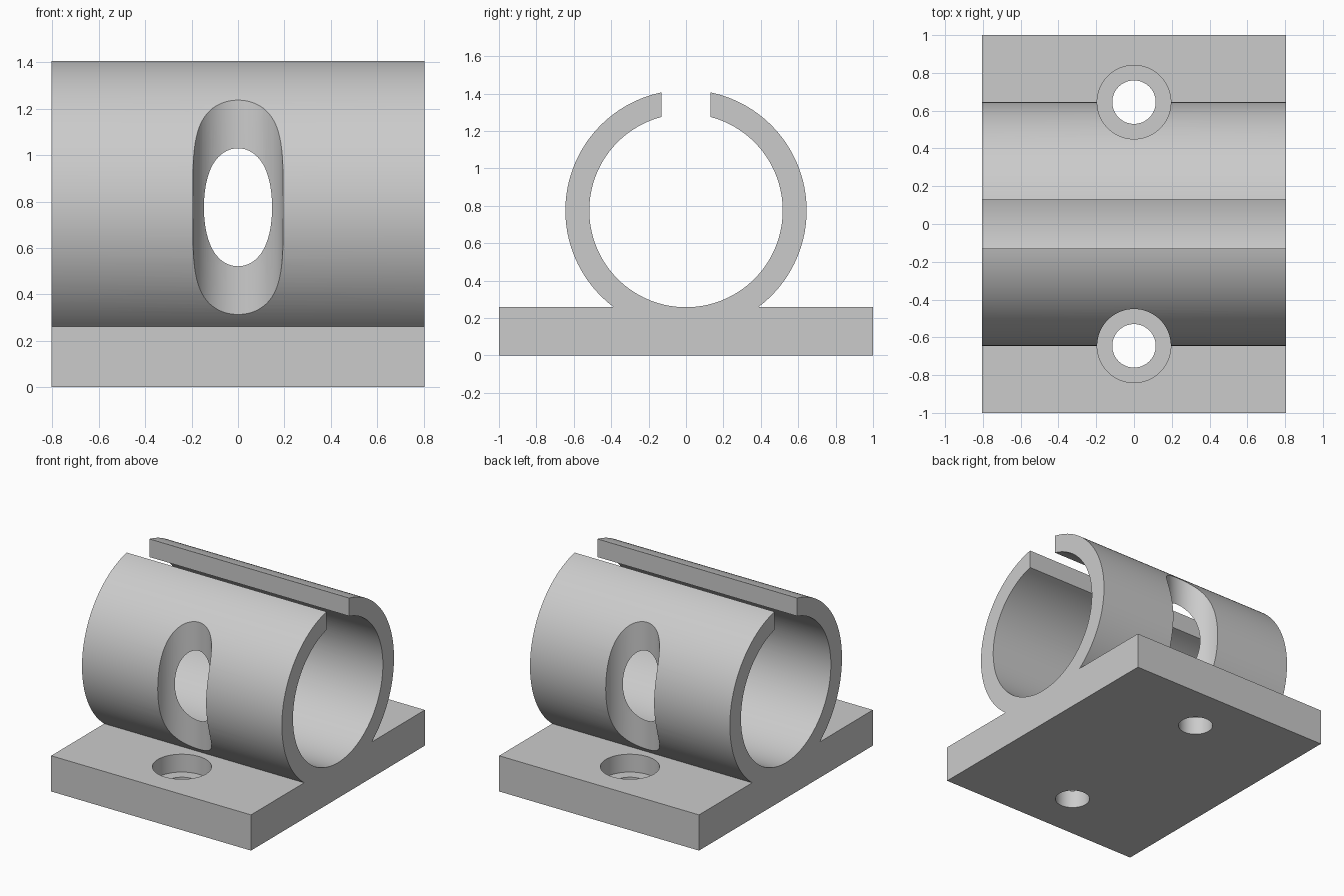
import bpy, bmesh, math

if "Cube" in bpy.data.objects:
    bpy.data.objects.remove(bpy.data.objects["Cube"])

HALF_X = 0.805              # half the clamp length
BASE_H = 0.26               # base plate thickness
CZ, R_OUT, R_IN = 0.775, 0.645, 0.517   # tube axis height and radii
GAP = 0.13                  # half the slot at the top
HOLE_Y, R_HOLE, R_BORE, BORE_Z = 0.645, 0.115, 0.195, 0.13

grey = bpy.data.materials.new("light grey")
grey.diffuse_color = (0.6, 0.6, 0.6, 1)
grey.use_nodes = True
grey.node_tree.nodes["Principled BSDF"].inputs["Base Color"].default_value = grey.diffuse_color


def arc(r, a0, a1, n):
    """Points (y, z) on a circle round the tube axis."""
    return [(r * math.cos(a0 + (a1 - a0) * i / n),
             CZ + r * math.sin(a0 + (a1 - a0) * i / n)) for i in range(n + 1)]


def cylinder(name, r, z0, z1, y):
    bpy.ops.mesh.primitive_cylinder_add(vertices=96, radius=r, depth=z1 - z0,
                                        location=(0, y, (z0 + z1) / 2))
    ob = bpy.context.object
    ob.name = name
    ob.hide_render = True
    return ob


# Clamp profile: base plate plus split tube, extruded along x
foot = math.asin((BASE_H - CZ) / R_OUT)
top_out, top_in = math.acos(GAP / R_OUT), math.acos(GAP / R_IN)
profile = [(-1, 0), (1, 0), (1, BASE_H)]
profile += arc(R_OUT, foot, top_out, 64)
profile += arc(R_IN, top_in, -math.pi - top_in, 128)
profile += arc(R_OUT, math.pi - top_out, math.pi - foot, 64)
profile += [(-1, BASE_H)]

bm = bmesh.new()
face = bm.faces.new([bm.verts.new((-HALF_X, y, z)) for y, z in profile])
ext = bmesh.ops.extrude_face_region(bm, geom=[face])
bmesh.ops.translate(bm, vec=(2 * HALF_X, 0, 0),
                    verts=[v for v in ext["geom"] if isinstance(v, bmesh.types.BMVert)])
bmesh.ops.recalc_face_normals(bm, faces=bm.faces)
mesh = bpy.data.meshes.new("tube_clamp")
bm.to_mesh(mesh)
bm.free()
mesh.materials.append(grey)
clamp = bpy.data.objects.new("tube_clamp", mesh)
bpy.context.collection.objects.link(clamp)

# Screw holes and the tall counterbores that also notch the tube walls
cutters = []
for side in (-1, 1):
    cutters.append(cylinder("counterbore_cutter", R_BORE, BORE_Z, 1.7, side * HOLE_Y))
    cutters.append(cylinder("screw_hole_cutter", R_HOLE, -0.1, 0.2, side * HOLE_Y))

bpy.ops.object.select_all(action='DESELECT')
clamp.select_set(True)
bpy.context.view_layer.objects.active = clamp
for c in cutters:
    mod = clamp.modifiers.new("cut", 'BOOLEAN')
    mod.operation, mod.solver, mod.object = 'DIFFERENCE', 'EXACT', c
    bpy.ops.object.modifier_apply(modifier=mod.name)
for c in cutters:
    bpy.data.objects.remove(c)

bpy.ops.object.shade_smooth_by_angle(angle=math.radians(30))
